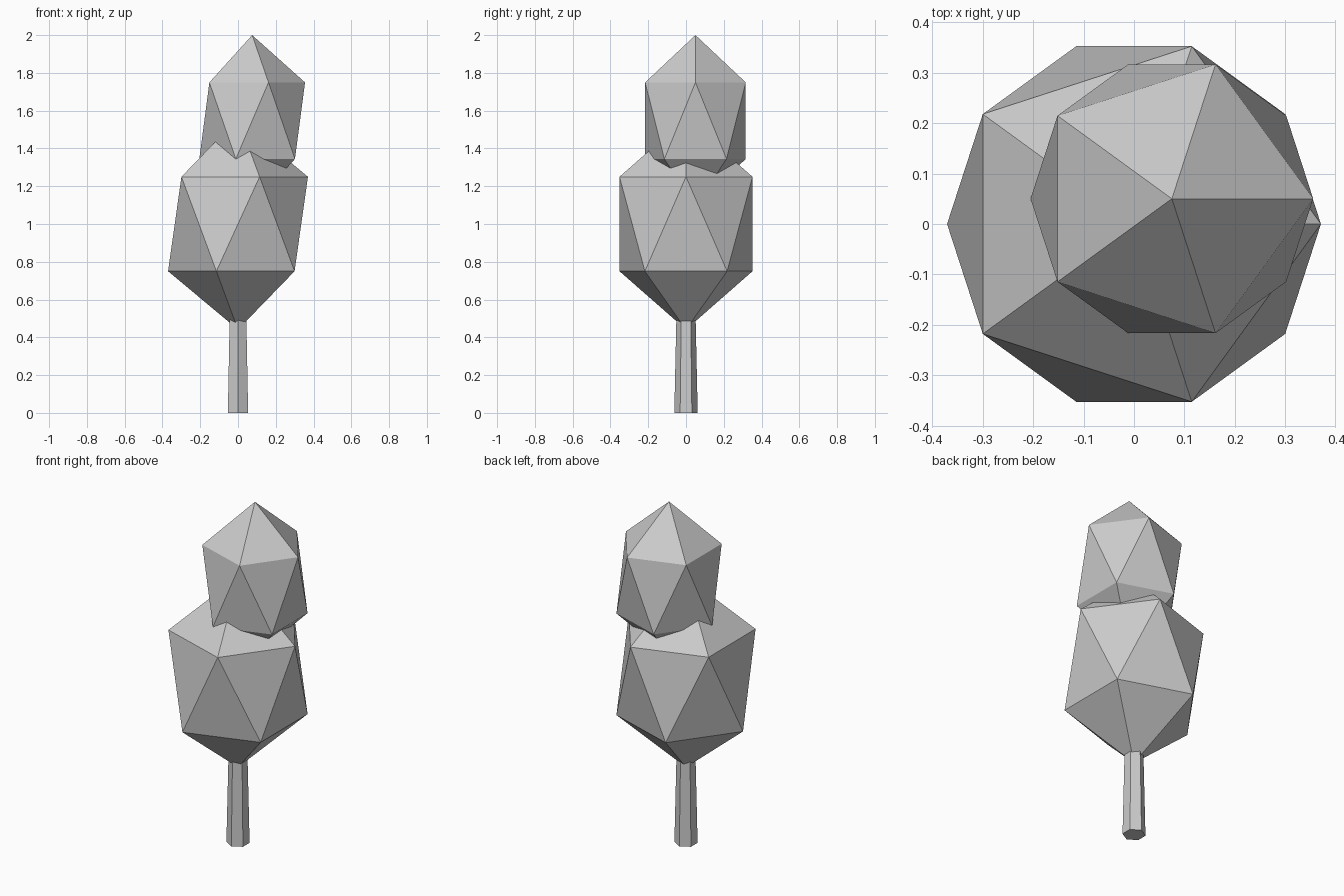
import bpy
from mathutils import Matrix

cube = bpy.data.objects.get("Cube")
if cube:
    bpy.data.objects.remove(cube, do_unlink=True)

# One plain grey for the whole tree
GREY = (0.6, 0.6, 0.6, 1)
grey = bpy.data.materials.new("plain grey")
grey.use_nodes = True
grey.diffuse_color = GREY
grey.node_tree.nodes["Principled BSDF"].inputs["Base Color"].default_value = GREY


def finish(name):
    ob = bpy.context.object
    ob.name = ob.data.name = name
    ob.data.materials.append(grey)
    return ob


def foliage(name, centre, radius, half_height):
    """Twenty-sided clump stretched upwards."""
    bpy.ops.mesh.primitive_ico_sphere_add(subdivisions=1, radius=1)
    ob = finish(name)
    ob.data.transform(Matrix.Diagonal((radius, radius, half_height, 1)))
    ob.location = centre


# Tapered six-sided trunk
height = 0.5
bpy.ops.mesh.primitive_cone_add(vertices=6, radius1=0.062, radius2=0.051,
                                depth=height, location=(0, 0, height / 2))
finish("trunk")

# Two overlapping crowns, the upper one set off-centre
foliage("lower_foliage", (0, 0, 1), 0.414, 0.559)
foliage("upper_foliage", (0.075, 0.05, 1.547), 0.313, 0.453)
